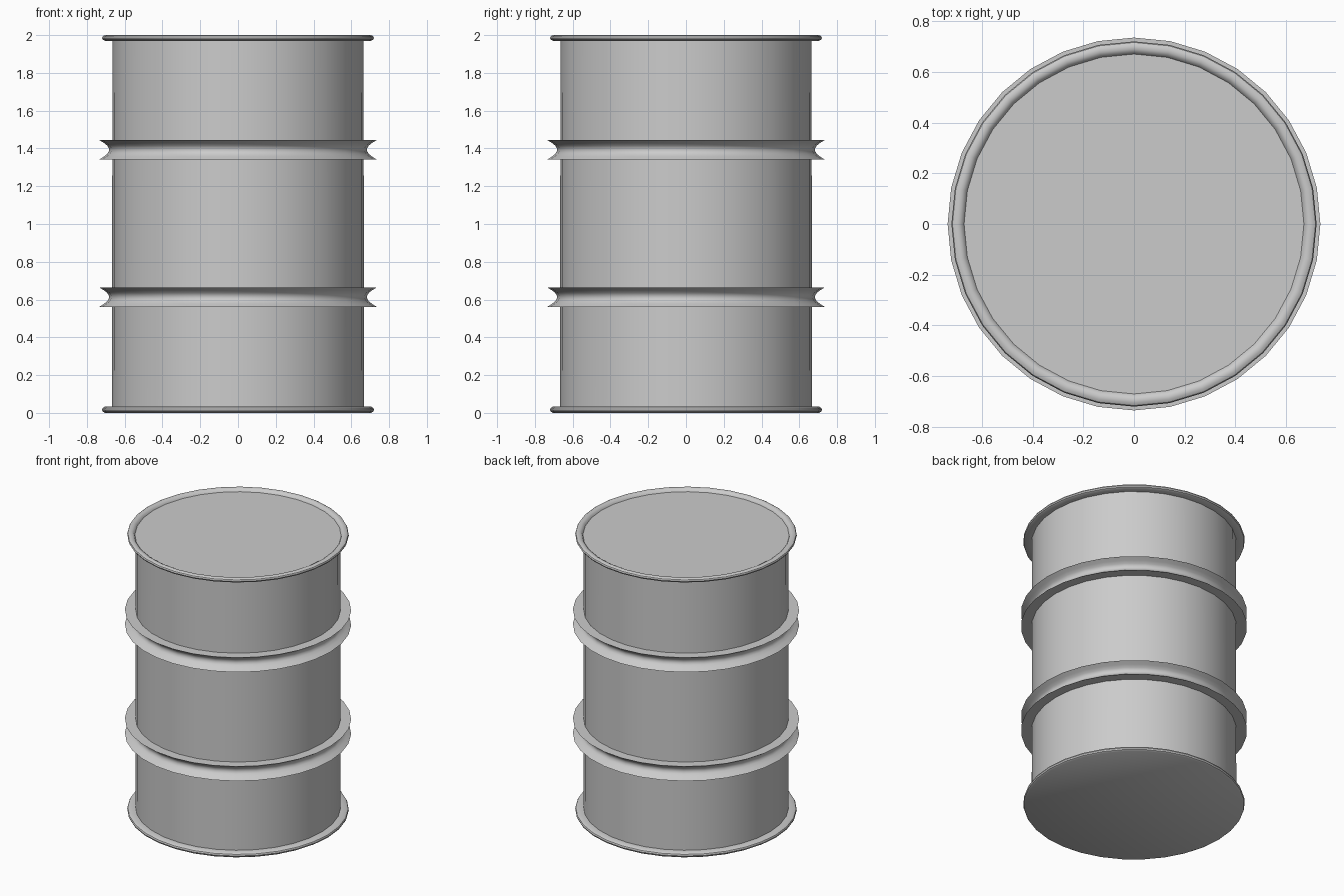
import bpy, bmesh
from math import sin, cos, pi, radians

if "Cube" in bpy.data.objects:
    bpy.data.objects.remove(bpy.data.objects["Cube"])

SIDES = 32


def lathe(name, profile, closed=False):
    """Spin a (radius, z) profile around z; radius 0 makes a pole."""
    bm = bmesh.new()
    rings = []
    for r, z in profile:
        if r == 0:
            rings.append([bm.verts.new((0, 0, z))] * SIDES)
        else:
            rings.append([bm.verts.new((r * cos(2 * pi * i / SIDES),
                                        r * sin(2 * pi * i / SIDES), z))
                          for i in range(SIDES)])
    pairs = list(zip(rings, rings[1:]))
    if closed:
        pairs.append((rings[-1], rings[0]))
    for a, b in pairs:
        for i in range(SIDES):
            j = (i + 1) % SIDES
            bm.faces.new(list(dict.fromkeys((a[i], a[j], b[j], b[i]))))
    bmesh.ops.recalc_face_normals(bm, faces=bm.faces)
    mesh = bpy.data.meshes.new(name)
    bm.to_mesh(mesh)
    bm.free()
    obj = bpy.data.objects.new(name, mesh)
    bpy.context.collection.objects.link(obj)
    bpy.ops.object.select_all(action='DESELECT')
    obj.select_set(True)
    bpy.context.view_layer.objects.active = obj
    bpy.ops.object.shade_smooth_by_angle(angle=radians(35))
    return obj


# Barrel wall with a slightly sunken lid and a rolled rim at each end
def rolled(z0, z1):
    h = z1 - z0
    return [(0.665, z0), (0.705, z0), (0.716, z0 + 0.2 * h), (0.72, z0 + 0.5 * h),
            (0.716, z0 + 0.8 * h), (0.705, z1)]


body = [(0, 0)] + rolled(0, 0.033)[1:] + [(0.667, 0.033)]
body += rolled(1.97, 2.0) + [(0.69, 2.0), (0.677, 1.993), (0.67, 1.98), (0, 1.98)]
lathe("barrel_body", body)

# Two hoops with flared lips and a curved groove between them
for name, mid in (("lower_hoop", 0.613), ("upper_hoop", 1.393)):
    groove = [(0.735, -0.052), (0.71, -0.036), (0.692, -0.022), (0.684, -0.008),
              (0.684, 0.008), (0.692, 0.022), (0.71, 0.036), (0.735, 0.052)]
    hoop = [(0.66, -0.052)] + groove + [(0.66, 0.052)]
    lathe(name, [(r, mid + z) for r, z in hoop], closed=True)
